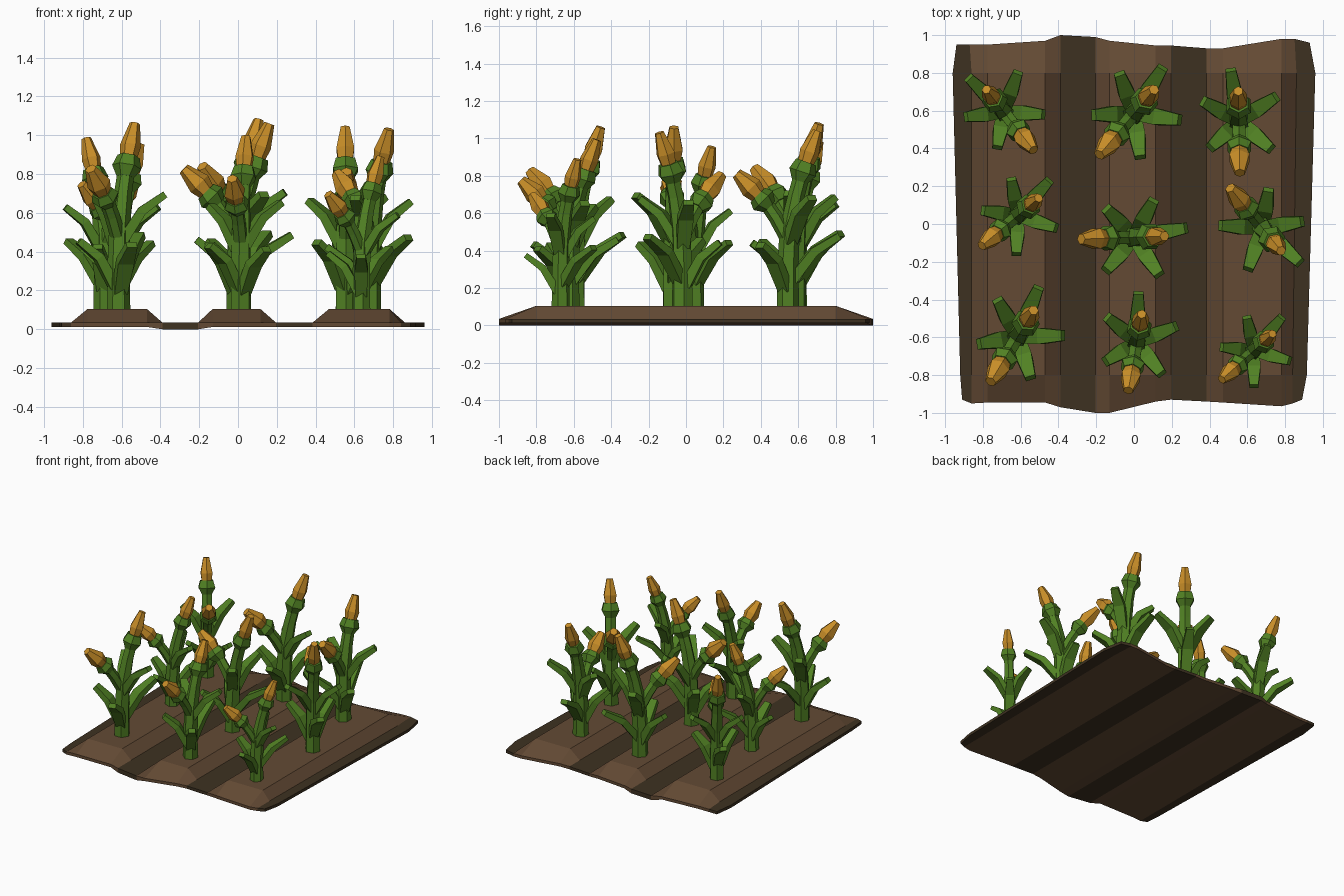
import bpy, bmesh, math
from mathutils import Vector

if "Cube" in bpy.data.objects:
    bpy.data.objects.remove(bpy.data.objects["Cube"])


def material(name, rgb):
    m = bpy.data.materials.new(name)
    m.diffuse_color = (*rgb, 1)
    m.use_nodes = True
    m.node_tree.nodes["Principled BSDF"].inputs["Base Color"].default_value = m.diffuse_color
    return m


RIDGE = material("ridge brown", (0.125, 0.068, 0.034))
FURROW = material("furrow brown", (0.048, 0.031, 0.015))
GREEN = material("leaf green", (0.082, 0.22, 0.017))
COB = material("cob orange", (0.58, 0.27, 0.021))


def finish(bm, name, mats):
    bmesh.ops.recalc_face_normals(bm, faces=bm.faces)
    me = bpy.data.meshes.new(name)
    bm.to_mesh(me)
    bm.free()
    for m in mats:
        me.materials.append(m)
    return me


def place(me, name, loc=(0, 0, 0), turn=0, scale=1):
    ob = bpy.data.objects.new(name, me)
    ob.location, ob.rotation_euler, ob.scale = loc, (0, 0, math.radians(turn)), (scale,) * 3
    bpy.context.collection.objects.link(ob)


def tube(bm, path, sizes, angle=0, sides=6):
    """Faceted tube along a path of (radius, height) points in one upright plane.
    sizes are (half width, half thickness) at each point."""
    a = math.radians(angle)
    out, side = Vector((math.cos(a), math.sin(a), 0)), Vector((-math.sin(a), math.cos(a), 0))
    pts = [out * r + Vector((0, 0, z)) for r, z in path]
    k = 1 / math.cos(math.pi / 4) if sides == 4 else 1
    phase = math.pi / 4 if sides == 4 else math.pi / 6
    rings = []
    for i, p in enumerate(pts):
        t = (pts[min(i + 1, len(pts) - 1)] - pts[max(i - 1, 0)]).normalized()
        up = side.cross(t)
        w, h = sizes[i]
        rings.append([bm.verts.new(p + side * (w * k * math.cos(phase + math.tau * j / sides))
                                   + up * (h * k * math.sin(phase + math.tau * j / sides)))
                      for j in range(sides)])
    for r0, r1 in zip(rings, rings[1:]):
        for j in range(sides):
            n = (j + 1) % sides
            bm.faces.new((r0[j], r0[n], r1[n], r1[j]))
    bm.faces.new(rings[0])
    bm.faces.new(rings[-1])


# Soil: a grid of columns and rows, ridges raised, with a rough outline
XS = [-.95, -.86, -.775, -.47, -.39, -.205, -.13, .115, .195, .385, .47, .78, .86, .95]
LOW = [-.93, -.95, -.945, -.945, -.97, -1, -1, -.94, -.93, -.94, -.945, -.965, -.95, -.93]
HIGH = [.95, .95, .95, .97, 1, .99, .97, .945, .945, .93, .93, .98, .98, .96]
LEFT, RIGHT = [-.91, -.92, -.96, -.94], [.89, .915, .96, .93]
RAISED = {2, 3, 6, 7, 10, 11}
N = len(XS)
bm = bmesh.new()
top, under = [], []
for r in range(4):
    row_t, row_u = [], []
    for c, x in enumerate(XS):
        y = (LOW[c], -.8, .8, HIGH[c])[r]
        x = LEFT[r] if c == 0 else RIGHT[r] if c == N - 1 else x
        if c in (1, 12):
            x += (.0, .0, .0, -.01)[r] + (-.02 if c == 12 and r < 2 else 0)
        z = .105 if c in RAISED and r in (1, 2) else .035
        row_t.append(bm.verts.new((x, y, z)))
        row_u.append(bm.verts.new((x, y, 0 if c in (4, 5) else .012)))
    top.append(row_t)
    under.append(row_u)
for c in range(N - 1):
    mat = 1 if c in (0, 4, 8, 12) else 0
    for r in range(3):
        for g in (top, under):
            bm.faces.new((g[r][c], g[r][c + 1], g[r + 1][c + 1], g[r + 1][c])).material_index = mat
    for r in (0, 3):
        bm.faces.new((top[r][c], top[r][c + 1], under[r][c + 1], under[r][c])).material_index = mat
for r in range(3):
    for c in (0, N - 1):
        bm.faces.new((top[r][c], top[r + 1][c], under[r + 1][c], under[r][c])).material_index = 1
place(finish(bm, "soil", (RIDGE, FURROW)), "soil")

# Stalk with side branch, each ending in a flared collar
bm = bmesh.new()
tube(bm, [(0, -.02), (0, .22), (.01, .42), (.045, .6), (.075, .71)],
     [(.06, .06), (.058, .058), (.055, .055), (.046, .046), (.044, .044)])
tube(bm, [(.065, .68), (.08, .73), (.1, .785)], [(.045, .045), (.076, .076), (.058, .058)])
tube(bm, [(0, .36), (-.065, .48), (-.12, .56)], [(.04, .04), (.04, .04), (.038, .038)])
tube(bm, [(-.1, .54), (-.135, .575), (-.165, .605)], [(.042, .042), (.074, .074), (.055, .055)])
stalk = finish(bm, "stalk", (GREEN,))

# Leaves: bent tapered strips (angle, reach, tip height)
bm = bmesh.new()
for angle, reach, z in ((8, .28, .38), (132, .21, .35), (228, .23, .33), (60, .22, .57), (-58, .24, .59)):
    tube(bm, [(.02, z - .24), (.5 * reach, z - .085), (reach, z)],
         [(.035, .028), (.043, .024), (.028, .018)], angle, 4)
leaves = finish(bm, "leaves", (GREEN,))

# Cobs: upright one on the stalk, leaning one on the branch
bm = bmesh.new()
tube(bm, [(.09, .755), (.118, .84), (.162, .955)], [(.04, .04), (.054, .054), (.027, .027)])
tube(bm, [(-.15, .59), (-.2, .645), (-.28, .722)], [(.042, .042), (.062, .062), (.03, .03)])
cobs = finish(bm, "cobs", (COB,))

# Nine plants: x, y, turn, scale
PLANTS = [(-.69, .595, 128, .92), (0, .585, 50, 1.02), (.555, .545, 91, .98),
          (-.615, .045, 40, .89), (0, -.07, 2, 1), (.68, -.02, -51, .97),
          (-.615, -.595, 59, 1), (.015, -.625, 80, .93), (.635, -.67, 42, .82)]
for i, (x, y, turn, s) in enumerate(PLANTS, 1):
    for me in (stalk, leaves, cobs):
        place(me, f"{me.name}_{i}", (x, y, .105), turn, s)
